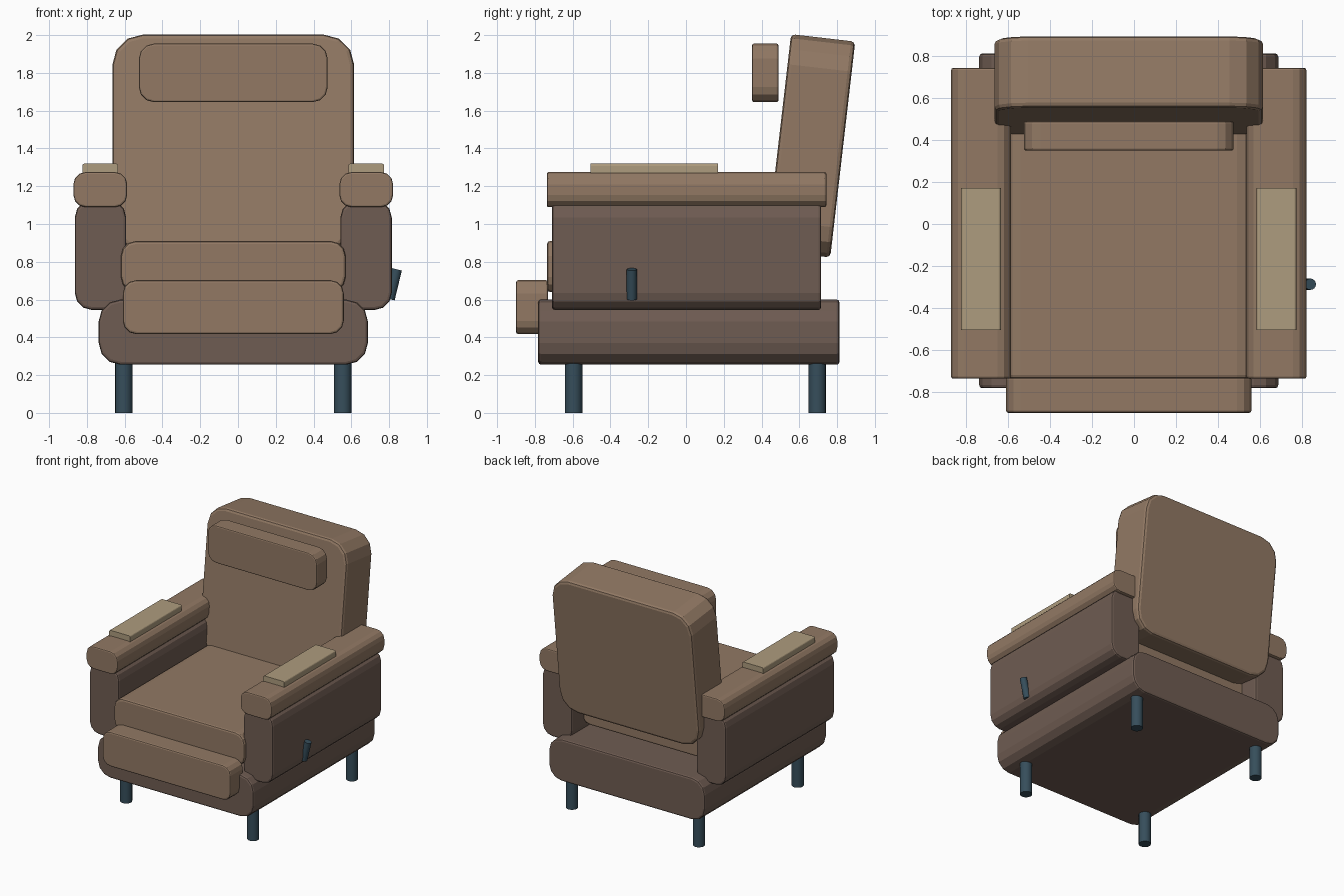
import bpy, bmesh, math
from mathutils import Matrix, Vector

if "Cube" in bpy.data.objects:
    bpy.data.objects.remove(bpy.data.objects["Cube"])


def material(name, rgb):
    lin = [((c / 255 + 0.055) / 1.055) ** 2.4 for c in rgb]
    m = bpy.data.materials.new(name)
    m.diffuse_color = (*lin, 1)
    m.use_nodes = True
    m.node_tree.nodes["Principled BSDF"].inputs["Base Color"].default_value = m.diffuse_color
    return m


light = material("light_brown_leather", (146, 121, 100))
dark = material("dark_brown_leather", (111, 92, 82))
tan = material("tan_trim", (174, 156, 126))
metal = material("dark_teal_metal", (54, 78, 91))

CX = -0.025  # centre line of the chair body


def finish(name, bm, mat):
    me = bpy.data.meshes.new(name)
    bmesh.ops.recalc_face_normals(bm, faces=bm.faces)
    bm.to_mesh(me)
    bm.free()
    me.materials.append(mat)
    ob = bpy.data.objects.new(name, me)
    bpy.context.collection.objects.link(ob)
    return ob


def cushion(name, centre, size, radius, edge, mat, tilt=0.0):
    """Box with rounded front outline and a small bevel round both end faces."""
    bm = bmesh.new()
    bmesh.ops.create_cube(bm, size=1)
    bmesh.ops.scale(bm, vec=size, verts=bm.verts)
    if radius:
        long_edges = [e for e in bm.edges
                      if abs(e.verts[0].co.y - e.verts[1].co.y) > size[1] * 0.9]
        bmesh.ops.bevel(bm, geom=long_edges, offset=radius, segments=3,
                        profile=0.5, affect='EDGES')
    if edge:
        rims = [e for e in bm.edges
                if abs(e.verts[0].co.y - e.verts[1].co.y) < 1e-5]
        bmesh.ops.bevel(bm, geom=rims, offset=edge, segments=2,
                        profile=0.5, affect='EDGES')
    bmesh.ops.transform(bm, verts=bm.verts, matrix=Matrix.Translation(centre)
                        @ Matrix.Rotation(tilt, 4, 'X'))
    return finish(name, bm, mat)


def rod(name, start, end, radius, mat):
    a, b = Vector(start), Vector(end)
    bm = bmesh.new()
    bmesh.ops.create_cone(bm, cap_ends=True, segments=16, radius1=radius,
                          radius2=radius, depth=(b - a).length)
    turn = (b - a).to_track_quat('Z', 'Y').to_matrix().to_4x4()
    bmesh.ops.transform(bm, verts=bm.verts,
                        matrix=Matrix.Translation((a + b) / 2) @ turn)
    for f in bm.faces:
        f.smooth = len(f.verts) == 4
    for e in bm.edges:
        e.smooth = all(f.smooth for f in e.link_faces)
    return finish(name, bm, mat)


# Body and cushions
cushion("base", (CX, 0.015, 0.4275), (1.425, 1.595, 0.345), 0.115, 0.015, dark)
cushion("seat_cushion", (CX, -0.09, 0.775), (1.19, 1.29, 0.27), 0.08, 0.015, light)
cushion("footrest", (CX, -0.815, 0.56), (1.17, 0.17, 0.285), 0.07, 0.012, light)
cushion("backrest", (CX, 0.66, 1.414), (1.28, 0.342, 1.15), 0.16, 0.022, light,
        math.radians(-6.6))
cushion("headrest", (CX, 0.42, 1.80), (1.0, 0.14, 0.31), 0.08, 0.01, light)

# Arms with padded tops and inlaid trim
for side, s in (("left", -1), ("right", 1)):
    cushion(side + "_arm", (CX + s * 0.703, 0.003, 0.835), (0.272, 1.425, 0.58),
            0.09, 0.015, dark)
    cushion(side + "_arm_pad", (CX + s * 0.704, 0.003, 1.182), (0.285, 1.48, 0.186),
            0.065, 0.01, light)
    cushion(side + "_arm_trim", (CX + s * 0.704, -0.167, 1.29), (0.19, 0.675, 0.06),
            0.012, 0, tan)
    # Front and back legs
    for end, y in (("front", -0.595), ("back", 0.695)):
        x = CX + s * 0.58
        rod(f"{end}_{side}_leg", (x, y, 0), (x, y, 0.28), 0.046, metal)

# Recline lever on the right arm
rod("recline_lever", (0.803, -0.287, 0.602), (0.841, -0.287, 0.76), 0.027, metal)
